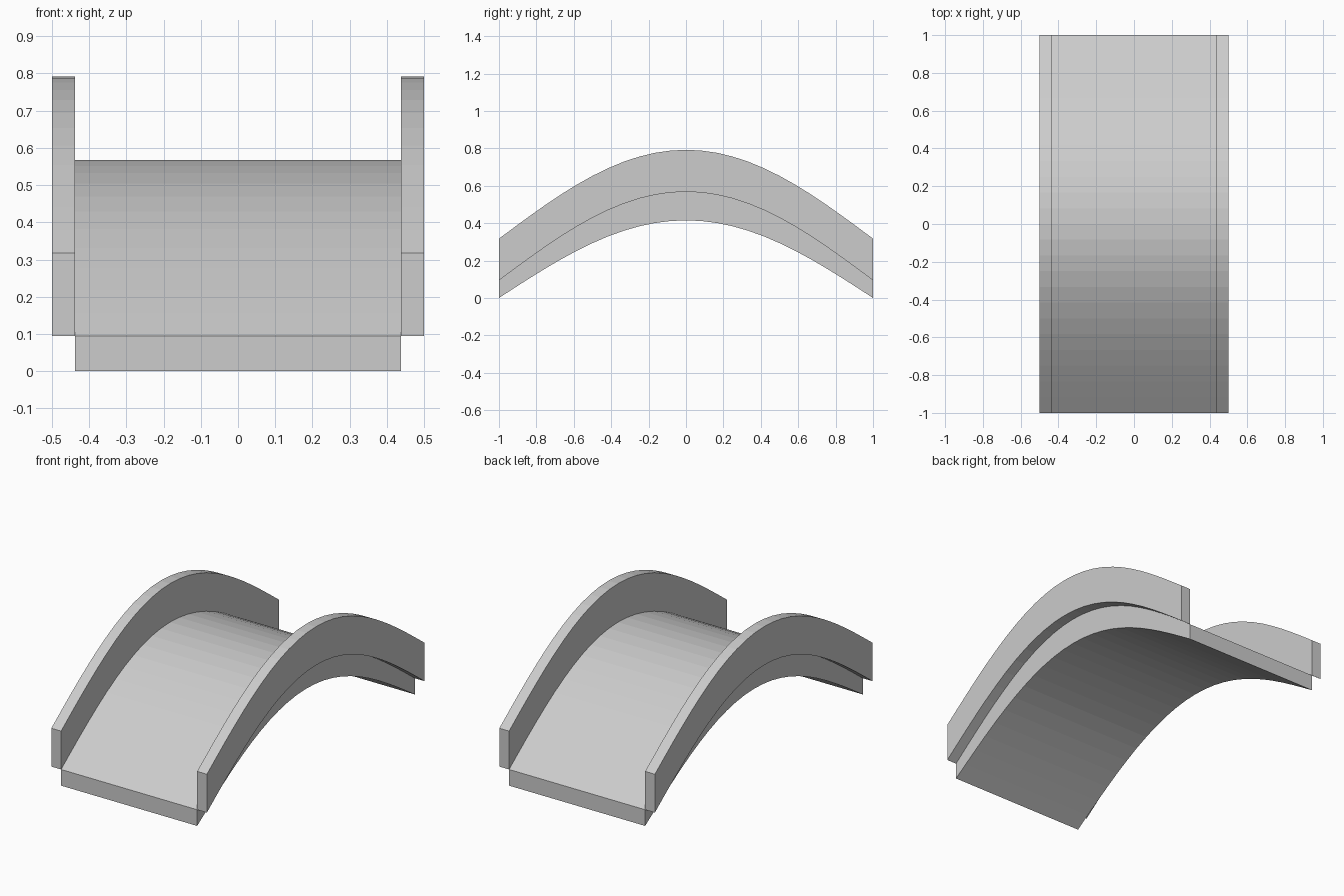
import bpy
import math

SEGMENTS = 24

cube = bpy.data.objects.get("Cube")
if cube:
    bpy.data.objects.remove(cube, do_unlink=True)

grey = bpy.data.materials.new("light grey")
grey.use_nodes = True
colour = (0.604, 0.604, 0.604, 1.0)
grey.diffuse_color = colour
grey.node_tree.nodes["Principled BSDF"].inputs["Base Color"].default_value = colour


def arch(end, crown):
    """Points of a cosine arch along y, from the front end to the back end."""
    ys = [-1 + 2 * i / SEGMENTS for i in range(SEGMENTS + 1)]
    return [(y, end + (crown - end) * math.cos(y * math.pi / 2)) for y in ys]


def arched_slab(name, x0, x1, lower, upper):
    """Solid between two arches, spanning x0 to x1."""
    verts, faces = [], []
    for (y, low), (_, high) in zip(lower, upper):
        verts += [(x0, y, low), (x1, y, low), (x1, y, high), (x0, y, high)]
    for i in range(SEGMENTS):
        a, b = 4 * i, 4 * i + 4
        for k in range(4):
            n = (k + 1) % 4
            faces.append((a + n, a + k, b + k, b + n))
    last = 4 * SEGMENTS
    faces.append((0, 1, 2, 3))
    faces.append((last + 3, last + 2, last + 1, last))
    mesh = bpy.data.meshes.new(name)
    mesh.from_pydata(verts, [], faces)
    mesh.materials.append(grey)
    obj = bpy.data.objects.new(name, mesh)
    bpy.context.collection.objects.link(obj)
    return obj


underside = arch(0.0, 0.415)
walkway = arch(0.094, 0.568)
rail_top = arch(0.317, 0.792)

# Arched bridge deck
arched_slab("deck", -0.4375, 0.4375, underside, walkway)

# Side walls resting on the level of the walkway, beside the deck
arched_slab("left_side_wall", 0.4375, 0.5, walkway, rail_top)
arched_slab("right_side_wall", -0.5, -0.4375, walkway, rail_top)
